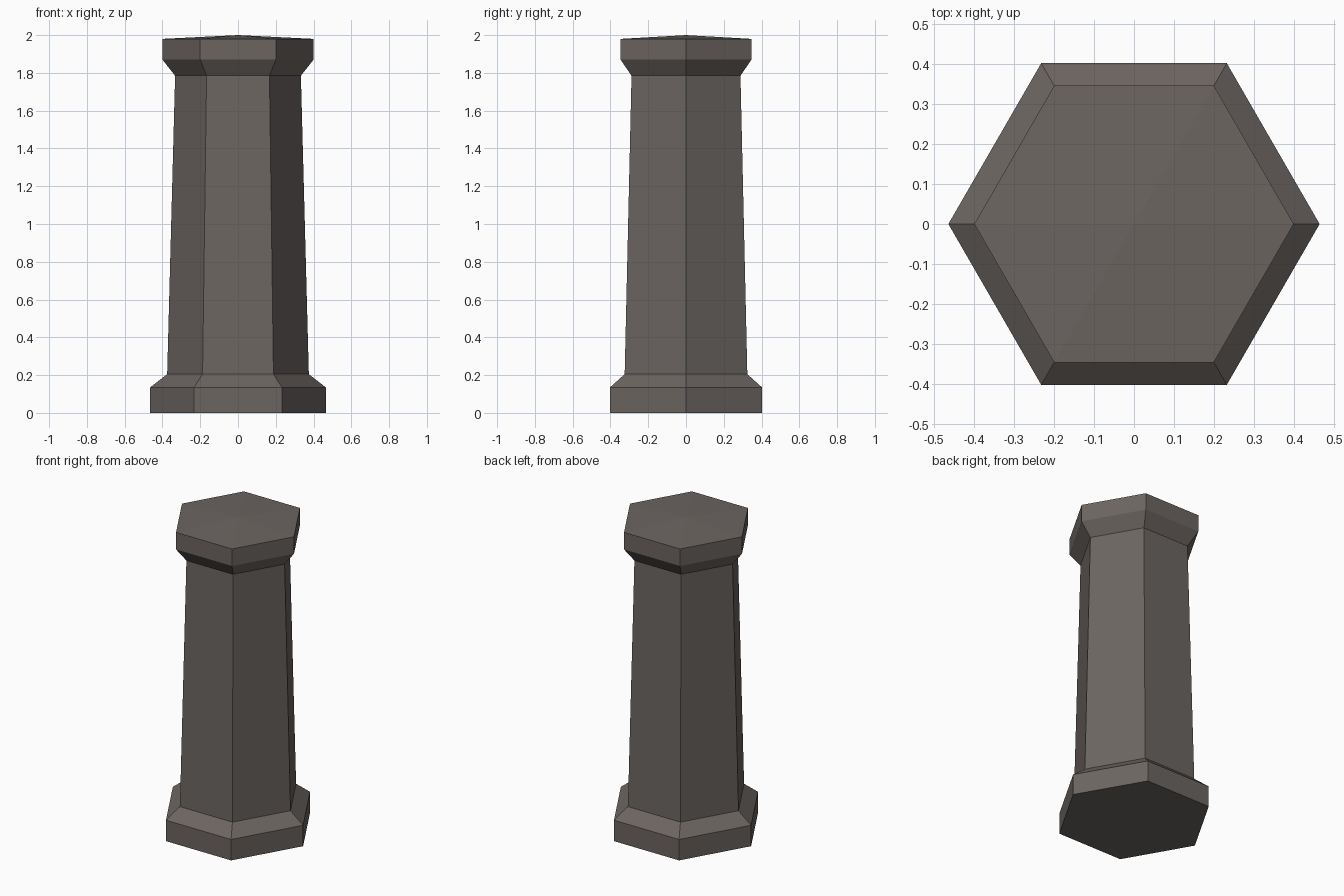
import bpy, bmesh, math

cube = bpy.data.objects.get("Cube")
if cube:
    bpy.data.objects.remove(cube, do_unlink=True)

SIDES = 6

stone = bpy.data.materials.new("warm_grey_stone")
stone.use_nodes = True
COLOUR = (0.15, 0.13, 0.12, 1)
stone.diffuse_color = COLOUR
stone.node_tree.nodes["Principled BSDF"].inputs["Base Color"].default_value = COLOUR


def hex_part(name, profile, floor=False, peak=None):
    """Stack hexagonal rings from (radius, height) pairs, with optional end caps."""
    bm = bmesh.new()
    rings = []
    for radius, z in profile:
        angles = [math.tau * i / SIDES for i in range(SIDES)]
        rings.append([bm.verts.new((radius * math.cos(a), radius * math.sin(a), z))
                      for a in angles])
    for low, high in zip(rings, rings[1:]):
        for i in range(SIDES):
            j = (i + 1) % SIDES
            bm.faces.new((low[i], low[j], high[j], high[i]))
    if floor:
        bm.faces.new(rings[0][::-1])
    if peak is not None:
        tip = bm.verts.new((0, 0, peak))
        for i in range(SIDES):
            bm.faces.new((rings[-1][i], rings[-1][(i + 1) % SIDES], tip))
    mesh = bpy.data.meshes.new(name)
    bm.to_mesh(mesh)
    bm.free()
    mesh.materials.append(stone)
    obj = bpy.data.objects.new(name, mesh)
    bpy.context.collection.objects.link(obj)
    return obj


# Plinth with a sloped shoulder
hex_part("base", [(0.465, 0), (0.465, 0.135), (0.375, 0.205)], floor=True)
# Tapering column
hex_part("shaft", [(0.375, 0.205), (0.333, 1.785)])
# Flared head with a shallow pointed top
hex_part("capital", [(0.333, 1.785), (0.4, 1.87), (0.4, 1.98)], peak=2.0)
